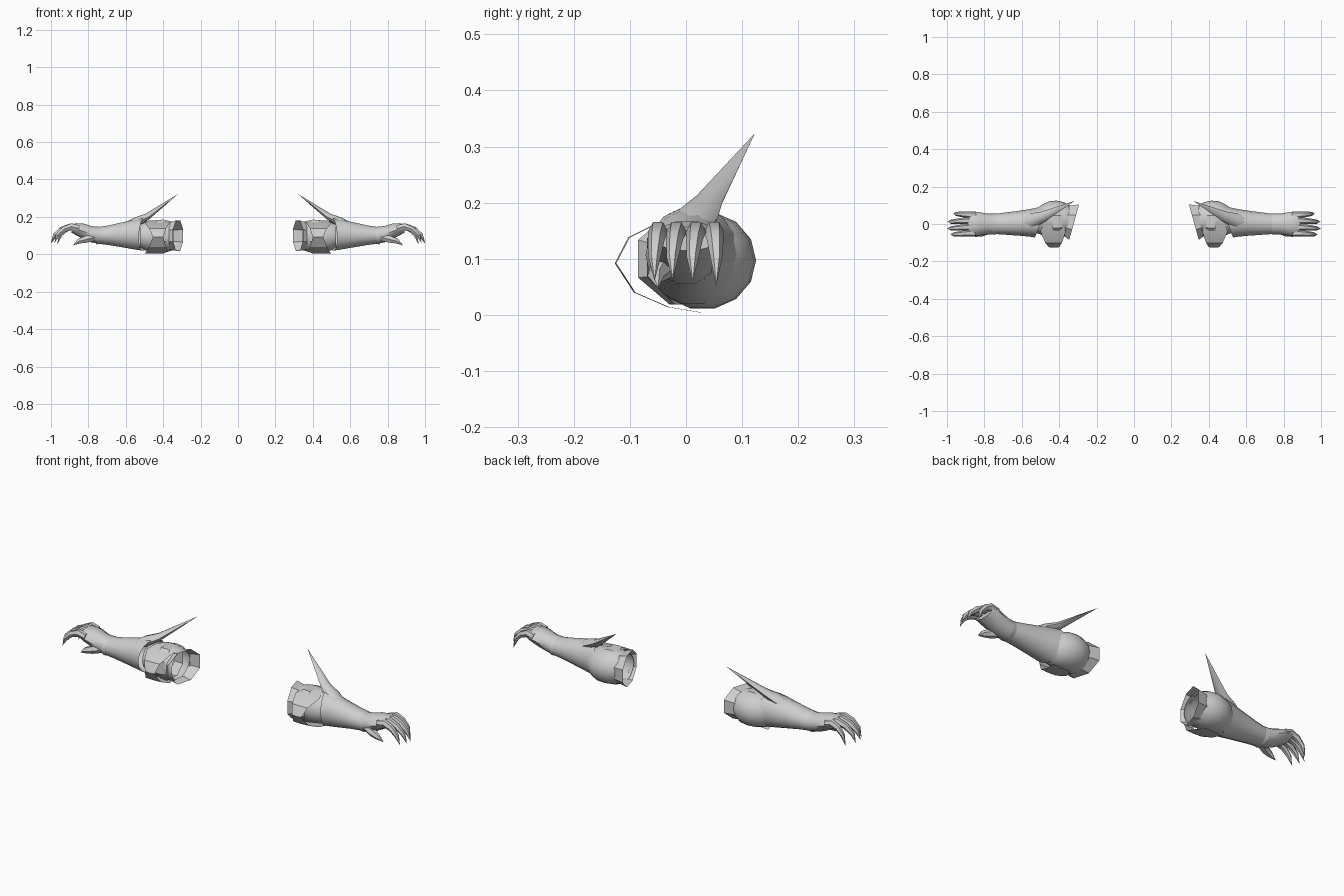
import bpy, bmesh, math
from mathutils import Vector

steel = bpy.data.materials.new("pale grey")
steel.diffuse_color = (0.62, 0.62, 0.62, 1)


def finish(name, bm, angle=40):
    """Make the mesh object plus its mirrored twin for the other arm."""
    bmesh.ops.recalc_face_normals(bm, faces=bm.faces)
    me = bpy.data.meshes.new(name)
    bm.to_mesh(me)
    bm.free()
    me.materials.append(steel)
    ob = bpy.data.objects.new(name, me)
    bpy.context.collection.objects.link(ob)
    pivot = ob.modifiers.new("other_arm", 'MIRROR')
    pivot.use_axis[0] = True
    pivot.use_mirror_merge = False
    bpy.ops.object.select_all(action='DESELECT')
    ob.select_set(True)
    bpy.context.view_layer.objects.active = ob
    bpy.ops.object.shade_smooth_by_angle(angle=math.radians(angle))
    return ob


def bridge(bm, rings, closed=True):
    for a, b in zip(rings, rings[1:]):
        n = len(a)
        for i in range(n if closed else n - 1):
            j = (i + 1) % n
            bm.faces.new((a[i], a[j], b[j], b[i]))


def sleeve(name, sections, sides, turn=0.0, caps=(), angle=40):
    """Loft along x. Section: x, centre y, centre z, radius y, radius z, slant by y, slant by z."""
    bm = bmesh.new()
    rings = []
    for x, cy, cz, ry, rz, sy, sz in sections:
        ring = []
        for i in range(sides):
            a = 2 * math.pi * (i + turn) / sides
            dy, dz = ry * math.cos(a), rz * math.sin(a)
            ring.append(bm.verts.new((x + sy * dy + sz * dz, cy + dy, cz + dz)))
        rings.append(ring)
    bridge(bm, rings)
    for c in caps:
        bm.faces.new(rings[c])
    return finish(name, bm, angle)


def claw(name, path, radii, sides=6, flat=1.0):
    """Tapering tube along a path, ending in a point."""
    pts = [Vector(p) for p in path]
    bm = bmesh.new()
    rings = []
    for k, p in enumerate(pts[:-1]):
        d = (pts[k + 1] - pts[max(k - 1, 0)]).normalized()
        u = d.cross(Vector((0, 0, 1)) if abs(d.z) < 0.95 else Vector((1, 0, 0))).normalized()
        v = u.cross(d)
        rings.append([bm.verts.new(p + radii[k] * (u * math.cos(t) + v * flat * math.sin(t)))
                      for t in (2 * math.pi * i / sides for i in range(sides))])
    bridge(bm, rings)
    bm.faces.new(rings[0])
    tip = bm.verts.new(pts[-1])
    for i in range(sides):
        bm.faces.new((rings[-1][i], rings[-1][(i + 1) % sides], tip))
    return finish(name, bm, 50)


# Open flared cuff on the upper arm
sleeve("upper_cuff", [
    (0.32, 0.01, 0.100, 0.103, 0.088, -0.28, 0.0),
    (0.362, 0.015, 0.098, 0.088, 0.078, -0.10, 0.0)], 8, 0.5, angle=30)

# Rounded elbow joint
sleeve("elbow_joint", [
    (0.345, 0.020, 0.097, 0.080, 0.076, 0, 0),
    (0.375, 0.025, 0.097, 0.092, 0.086, 0, 0),
    (0.415, 0.030, 0.097, 0.095, 0.088, 0, 0),
    (0.455, 0.028, 0.096, 0.093, 0.086, 0, 0),
    (0.495, 0.022, 0.096, 0.080, 0.078, 0, 0),
    (0.525, 0.015, 0.098, 0.062, 0.062, 0, 0)], 14, angle=50)

# Raised band over the elbow
sleeve("elbow_band", [
    (0.385, 0.015, 0.102, 0.084, 0.084, 0, 0),
    (0.400, 0.012, 0.102, 0.088, 0.090, 0, 0),
    (0.435, 0.012, 0.102, 0.088, 0.088, 0, 0)], 8, 0.5, angle=30)

# Angular plates folded around the front of the elbow
bm = bmesh.new()
outline = [  # y, z, inner x, outer x from top edge to bottom edge
    (0.02, 0.180, 0.400, 0.480), (-0.040, 0.168, 0.365, 0.500),
    (-0.100, 0.138, 0.385, 0.475), (-0.124, 0.092, 0.400, 0.455),
    (-0.090, 0.040, 0.385, 0.475), (-0.030, 0.014, 0.375, 0.490),
    (0.03, 0.004, 0.400, 0.500)]
rings = [[bm.verts.new((xa, y, z)), bm.verts.new(((xa + xb) / 2, y - 0.003, z)),
          bm.verts.new((xb, y, z))] for y, z, xa, xb in outline]
bridge(bm, rings, closed=False)
finish("front_elbow_plate", bm, 25)

# Long forearm bracer, open toward the elbow
sleeve("forearm", [
    (0.505, 0.012, 0.106, 0.084, 0.088, -0.30, -0.05),
    (0.550, 0.008, 0.106, 0.075, 0.082, -0.15, 0),
    (0.620, 0.004, 0.104, 0.066, 0.068, 0, 0),
    (0.690, 0.002, 0.102, 0.059, 0.054, 0, 0),
    (0.752, 0.000, 0.101, 0.053, 0.045, 0, 0)], 14, angle=50)

# Long spike sweeping back from the forearm
claw("forearm_spike",
     [(0.600, 0.005, 0.150), (0.545, 0.018, 0.172), (0.485, 0.040, 0.202), (0.318, 0.123, 0.324)],
     [0.030, 0.040, 0.028], 8, 0.65)

# Back of the hand and palm
sleeve("hand", [
    (0.745, 0.000, 0.101, 0.055, 0.047, 0, 0),
    (0.785, 0.000, 0.108, 0.056, 0.046, 0, 0),
    (0.825, 0.001, 0.122, 0.062, 0.044, 0, 0),
    (0.865, 0.002, 0.134, 0.066, 0.034, 0, 0),
    (0.890, 0.002, 0.136, 0.060, 0.022, 0, 0)], 10, caps=(0, -1), angle=45)

# Four curved clawed fingers: y at knuckle, y at tip, reach, tip height
fingers = [(-0.050, -0.056, 0.982, 0.060), (-0.017, -0.024, 1.000, 0.062),
           (0.018, 0.012, 0.998, 0.058), (0.050, 0.054, 0.966, 0.052)]
for n, (ya, yb, reach, zt) in enumerate(fingers):
    s = reach - 0.86
    claw("finger_%d" % (n + 1), [
        (0.85, ya, 0.138), (0.86 + s * 0.25, ya, 0.148),
        (0.86 + s * 0.58, (ya + yb) / 2, 0.134),
        (0.86 + s * 0.85, yb, 0.104), (reach, yb, zt)],
        [0.017, 0.018, 0.015, 0.011], 6, 1.1)

# Clawed thumb under the palm
claw("thumb", [(0.775, -0.030, 0.090), (0.815, -0.046, 0.080),
               (0.850, -0.054, 0.070), (0.882, -0.050, 0.048)],
     [0.022, 0.021, 0.015], 6)

# Wrist edge ring
sleeve("wrist_ring", [
    (0.738, 0.000, 0.101, 0.055, 0.047, 0, 0),
    (0.756, 0.000, 0.101, 0.057, 0.049, 0, 0)], 14, angle=50)
